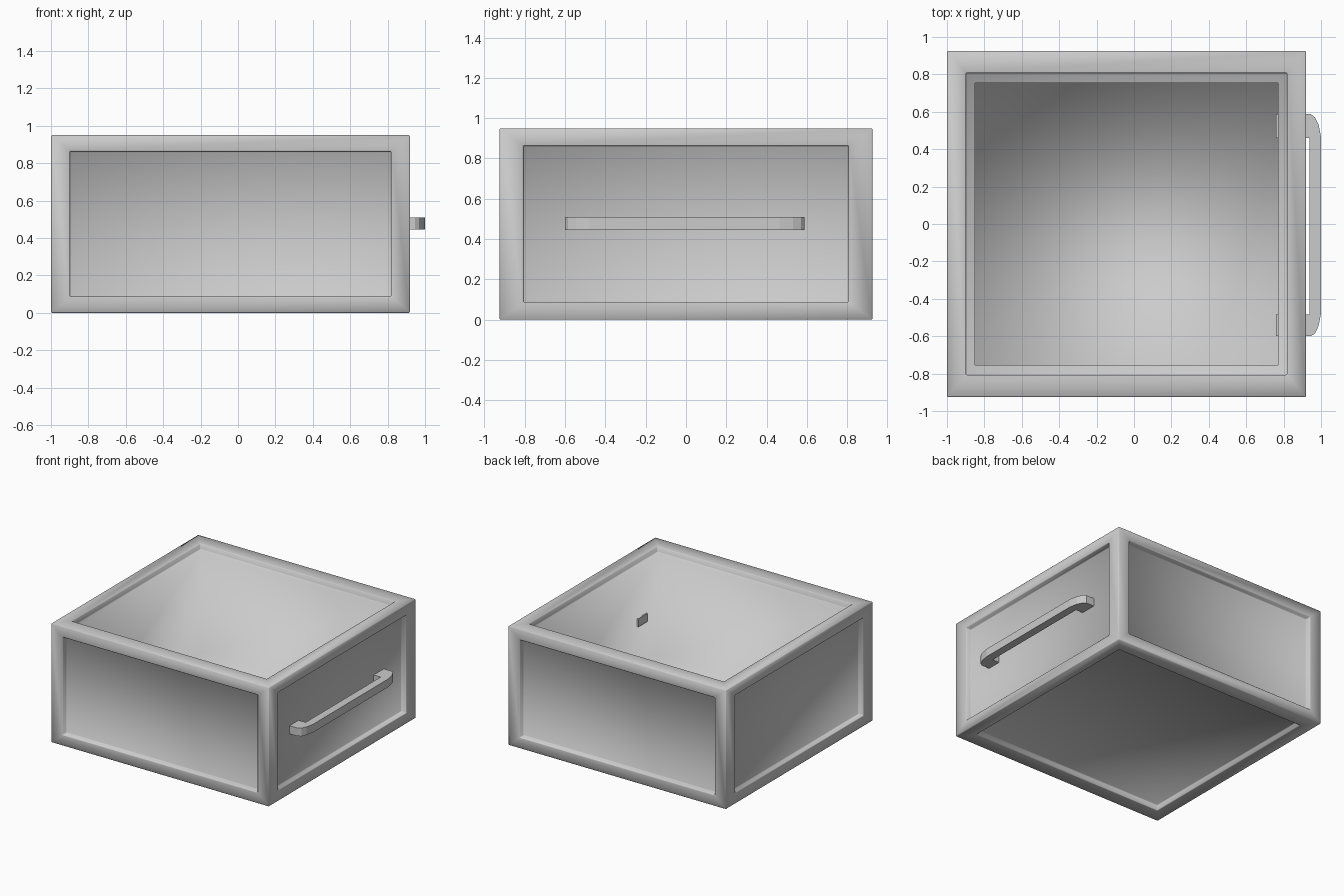
import bpy, bmesh
from mathutils import Vector

if "Cube" in bpy.data.objects:
    bpy.data.objects.remove(bpy.data.objects["Cube"])

grey = bpy.data.materials.new("light_grey")
grey.diffuse_color = (0.6, 0.6, 0.6, 1)
grey.use_nodes = True
grey.node_tree.nodes["Principled BSDF"].inputs["Base Color"].default_value = grey.diffuse_color

CENTRE = Vector((-0.04, 0, 0.475))
HALF = Vector((0.96, 0.925, 0.475))
FRAME = Vector((0.102, 0.118, 0.087))    # border width along each axis
RECESS = 0.045


def add_object(name, bm):
    bmesh.ops.recalc_face_normals(bm, faces=bm.faces)
    mesh = bpy.data.meshes.new(name)
    bm.to_mesh(mesh)
    bm.free()
    mesh.materials.append(grey)
    obj = bpy.data.objects.new(name, mesh)
    bpy.context.collection.objects.link(obj)
    return obj


def step(bm, face, border, depth):
    """Inset a face to the given borders, sunk to a depth below the box side."""
    face.normal_update()
    n = face.normal.copy()
    axis = max(range(3), key=lambda a: abs(n[a]))
    mid = face.calc_center_median()
    bmesh.ops.inset_individual(bm, faces=[face], thickness=0.005)
    for v in face.verts:
        for a in range(3):
            if a == axis:
                sign, margin = (1 if n[a] > 0 else -1), depth
            else:
                sign, margin = (1 if v.co[a] > mid[a] else -1), border[a]
            v.co[a] = CENTRE[a] + sign * (HALF[a] - margin)


# Drawer body: box with a sunken panel on each side
bm = bmesh.new()
bmesh.ops.create_cube(bm, size=2)
for v in bm.verts:
    v.co = CENTRE + v.co * HALF
for f in list(bm.faces):
    step(bm, f, FRAME, 0)
    step(bm, f, FRAME, RECESS)
bm.normal_update()

# Fine bevel on the frame and panel edges only
edges = [e for e in bm.edges if e.calc_face_angle(0) > 0.5]
bmesh.ops.bevel(bm, geom=edges, offset=0.005, segments=1,
                affect='EDGES', clamp_overlap=True)
bm.normal_update()

# Open inside: ledge around the rim, then straight down to the floor
top = max((f for f in bm.faces if f.normal.z > 0.99), key=lambda f: f.calc_area())
inside = Vector((0.15, 0.17, 0))
step(bm, top, inside, RECESS)
step(bm, top, inside, 2 * HALF.z - 0.12)
body = add_object("drawer_body", bm)
body.data.shade_smooth()

# Pull handle: flat outline extruded upward, with ends running through the wall
outline = [(0.76, -0.60), (0.945, -0.60), (0.968, -0.585), (0.987, -0.545),
           (1.0, -0.48), (1.0, 0.465), (0.987, 0.53), (0.968, 0.57),
           (0.945, 0.588), (0.76, 0.588), (0.76, 0.46), (0.937, 0.46),
           (0.937, -0.485), (0.76, -0.485)]
bm = bmesh.new()
base = bm.faces.new([bm.verts.new((x, y, 0.445)) for x, y in outline])
out = bmesh.ops.extrude_face_region(bm, geom=[base])
for v in out["geom"]:
    if isinstance(v, bmesh.types.BMVert):
        v.co.z = 0.51
handle = add_object("pull_handle", bm)
